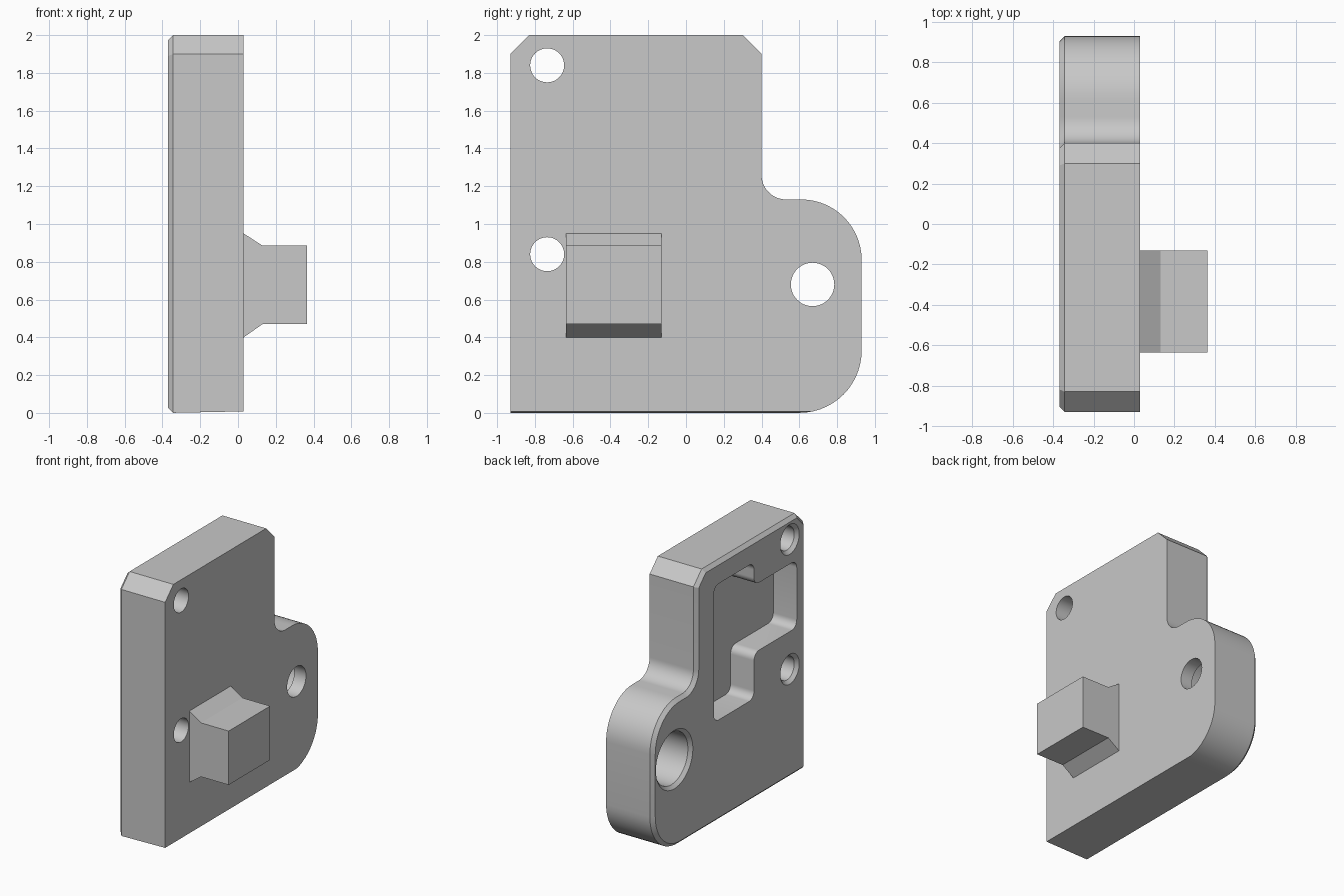
import bpy, bmesh, math
from mathutils import Vector

if "Cube" in bpy.data.objects:
    bpy.data.objects.remove(bpy.data.objects["Cube"])

grey = bpy.data.materials.new("plain grey")
grey.use_nodes = True
grey.diffuse_color = (0.58, 0.58, 0.58, 1)
grey.node_tree.nodes["Principled BSDF"].inputs["Base Color"].default_value = grey.diffuse_color

OUTER, INNER = -0.37, 0.03  # x of the two large faces


def rounded(corners, steps=14):
    """Outline in the yz plane; each corner is (y, z, fillet radius)."""
    pts, n = [], len(corners)
    for i, (y, z, r) in enumerate(corners):
        p = Vector((y, z))
        if r == 0:
            pts.append(p)
            continue
        a = (Vector(corners[i - 1][:2]) - p).normalized()
        b = (Vector(corners[(i + 1) % n][:2]) - p).normalized()
        half = a.angle(b) / 2
        centre = p + (a + b).normalized() * r / math.sin(half)
        start = p + a * r / math.tan(half) - centre
        end = p + b * r / math.tan(half) - centre
        sweep = start.angle(end)
        for k in range(steps + 1):
            t = k / steps
            pts.append(centre + (start * math.sin((1 - t) * sweep)
                                 + end * math.sin(t * sweep)) / math.sin(sweep))
    return pts


def circle(y, z, r, n=48):
    return [Vector((y + r * math.cos(2 * math.pi * k / n),
                    z + r * math.sin(2 * math.pi * k / n))) for k in range(n)]


def loft(name, sections, chamfer=0):
    """Join (x, outline) sections into a closed solid."""
    bm = bmesh.new()
    rings = [[bm.verts.new((x, p.x, p.y)) for p in pts] for x, pts in sections]
    for lo, hi in zip(rings, rings[1:]):
        for i in range(len(lo)):
            bm.faces.new((lo[i - 1], lo[i], hi[i], hi[i - 1]))
    cap = bm.faces.new(rings[0])
    bm.faces.new(rings[-1])
    bmesh.ops.recalc_face_normals(bm, faces=bm.faces[:])
    if chamfer:
        bmesh.ops.bevel(bm, geom=list(cap.edges), offset=chamfer,
                        offset_type='OFFSET', segments=1, affect='EDGES')
    mesh = bpy.data.meshes.new(name)
    bm.to_mesh(mesh)
    bm.free()
    mesh.materials.append(grey)
    obj = bpy.data.objects.new(name, mesh)
    bpy.context.collection.objects.link(obj)
    return obj


# Plate with clipped top corners and a rounded lobe at the back
outline = rounded([(-0.93, 0, 0), (-0.93, 1.9, 0), (-0.83, 2, 0), (0.3, 2, 0),
                   (0.4, 1.9, 0), (0.4, 1.13, 0.13), (0.93, 1.13, 0.32), (0.93, 0, 0.33)])
lifted = [Vector((p.x, max(p.y, 0.008))) for p in outline]
plate = loft("plate", [(OUTER, outline), (INNER, lifted)], chamfer=0.027)


def cut(name, sections):
    cutter = loft(name, sections)
    cutter.hide_render = True
    mod = plate.modifiers.new(name, 'BOOLEAN')
    mod.operation, mod.solver, mod.object = 'DIFFERENCE', 'EXACT', cutter
    return cutter


def hole(name, y, z, profile):
    return cut(name, [(x, circle(y, z, r)) for x, r in profile])


# Two bolt holes with chamfered mouths, and one counterbored hole
bolt = [(OUTER - 0.02, 0.135), (OUTER + 0.025, 0.09), (INNER + 0.05, 0.09)]
bore = [(OUTER - 0.02, 0.245), (OUTER + 0.025, 0.2), (INNER - 0.1, 0.2),
        (INNER - 0.1, 0.115), (INNER + 0.05, 0.115)]
cutters = [hole("upper_bolt_cutter", -0.735, 1.84, bolt),
           hole("lower_bolt_cutter", -0.735, 0.84, bolt),
           hole("counterbore_cutter", 0.67, 0.68, bore)]

# Stepped pocket in the outer face
pocket = rounded([(-0.82, 1.13, 0.06), (-0.82, 1.65, 0.06), (-0.3, 1.65, 0.06),
                  (-0.3, 1.83, 0.06), (0.19, 1.83, 0.06), (0.19, 0.78, 0.06),
                  (-0.3, 0.78, 0.06), (-0.3, 1.13, 0.06)], steps=8)
cutters.append(cut("pocket_cutter", [(OUTER - 0.1, pocket), (OUTER + 0.2, pocket)]))

# Apply the cuts and drop the cutters
bpy.context.view_layer.update()
graph = bpy.context.evaluated_depsgraph_get()
plate_mesh = bpy.data.meshes.new_from_object(plate.evaluated_get(graph))
plate.modifiers.clear()
plate.data = plate_mesh
for c in cutters:
    bpy.data.objects.remove(c)

# Square lug with flared root on the inner face
def lug_section(x, low, high):
    return x, [Vector(p) for p in ((-0.635, low), (-0.13, low), (-0.13, high), (-0.635, high))]


lug = loft("lug", [lug_section(INNER, 0.4, 0.95), lug_section(0.13, 0.47, 0.885),
                   lug_section(0.365, 0.47, 0.885)])

# Smooth the curved walls, keep edges sharp
for obj in (plate, lug):
    bpy.ops.object.select_all(action='DESELECT')
    obj.select_set(True)
    bpy.context.view_layer.objects.active = obj
    bpy.ops.object.shade_smooth_by_angle(angle=math.radians(25))
